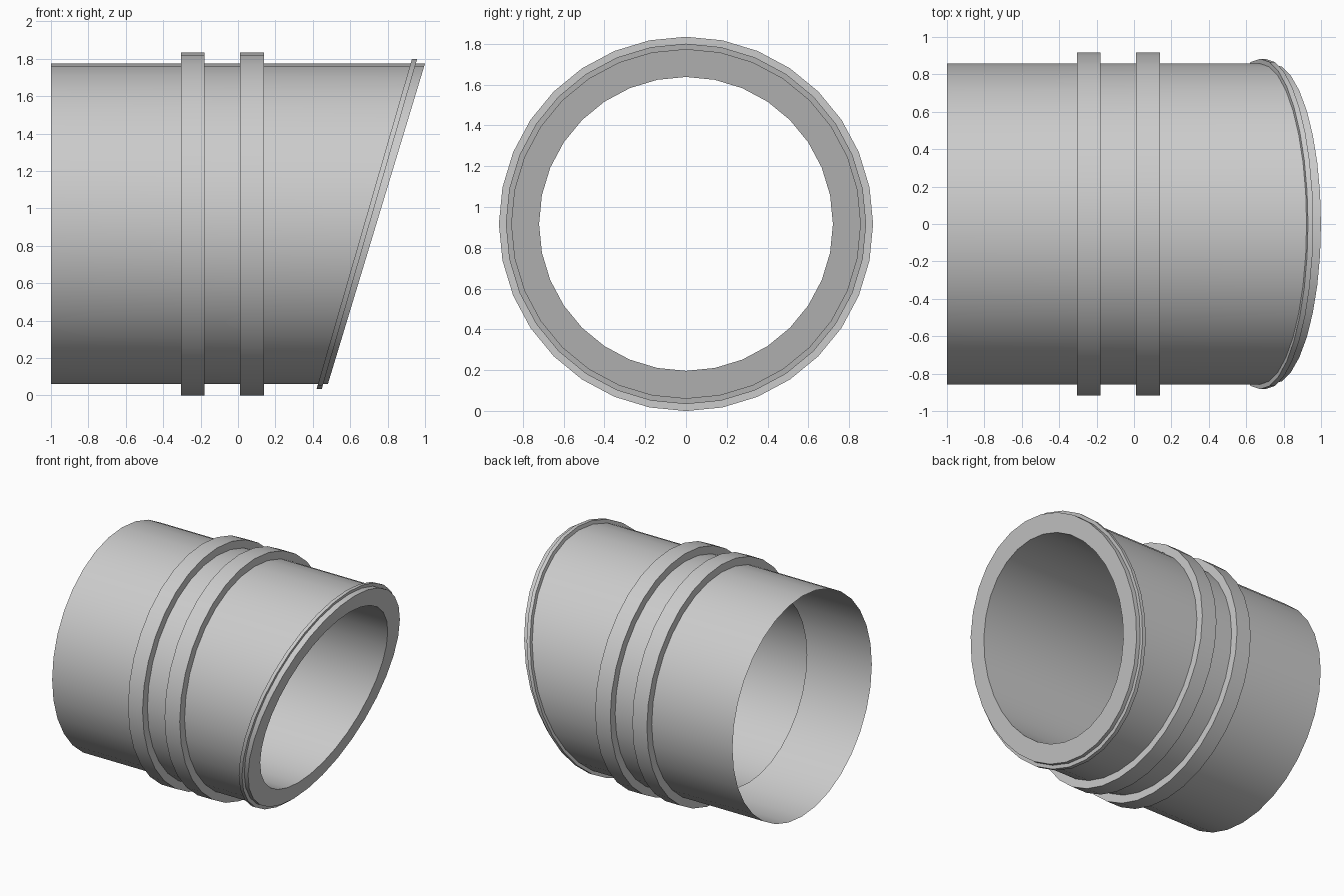
import bpy, bmesh, math

if "Cube" in bpy.data.objects:
    bpy.data.objects.remove(bpy.data.objects["Cube"])

SIDES = 32
AXIS_Z = 0.917


def lathe(name, profile):
    """Sweep (x, radius, slant) points round the x axis; slant shears x with height."""
    bm = bmesh.new()
    loops = []
    for x, r, slant in profile:
        loop = []
        for i in range(SIDES):
            a = 2 * math.pi * i / SIDES
            y, dz = r * math.sin(a), r * math.cos(a)
            loop.append(bm.verts.new((x + slant * dz, y, AXIS_Z + dz)))
        loops.append(loop)
    for a, b in zip(loops, loops[1:]):
        for i in range(SIDES):
            j = (i + 1) % SIDES
            # outward winding for a profile running towards +x
            bm.faces.new((a[i], b[i], b[j], a[j])[::-1])
    mesh = bpy.data.meshes.new(name)
    bm.to_mesh(mesh)
    bm.free()
    obj = bpy.data.objects.new(name, mesh)
    bpy.context.collection.objects.link(obj)
    bpy.ops.object.select_all(action='DESELECT')
    obj.select_set(True)
    bpy.context.view_layer.objects.active = obj
    bpy.ops.object.shade_smooth_by_angle(angle=math.radians(30))
    return obj


def band(name, x0, x1, radius, slant=0.0):
    """Raised collar sitting on the pipe surface."""
    return lathe(name, [(x0, R_OUT, slant), (x0, radius, slant),
                        (x1, radius, slant), (x1, R_OUT, slant)])


R_OUT, R_IN = 0.857, 0.72

# Pipe: thin open back end, slanted front rim, inner sleeve running back inside
lathe("pipe", [(-1.0, R_OUT, 0), (0.74, R_OUT, 0.303),
               (0.74, R_IN, 0.303), (-0.54, R_IN, 0)])

# Two straight collars round the middle
band("rear_collar", -0.305, -0.18, 0.917)
band("front_collar", 0.01, 0.14, 0.917)

# Thin slanted lip just behind the front rim
band("slanted_lip", 0.675, 0.703, 0.883, 0.289)
